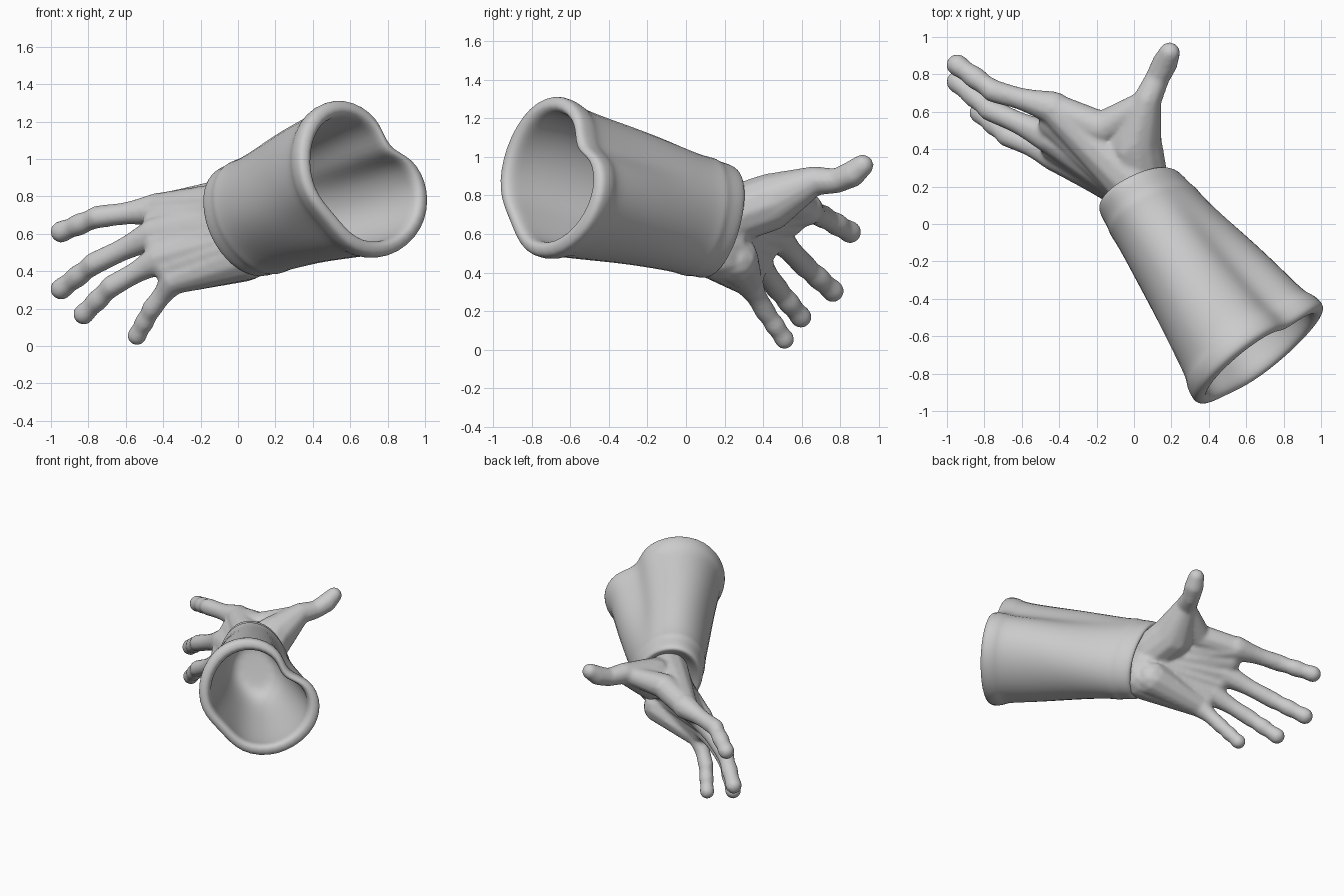
import bpy, bmesh, math
from mathutils import Vector, Matrix

if "Cube" in bpy.data.objects:
    bpy.data.objects.remove(bpy.data.objects["Cube"])


def make_object(name, bm):
    bmesh.ops.recalc_face_normals(bm, faces=bm.faces)
    mesh = bpy.data.meshes.new(name)
    bm.to_mesh(mesh)
    bm.free()
    mesh.shade_smooth()
    ob = bpy.data.objects.new(name, mesh)
    bpy.context.collection.objects.link(ob)
    return ob


def bone(bm, a, b, radius):
    """Row of overlapping balls from a to b; radius(s) gives the size along it."""
    steps = max(4, int((b - a).length / 0.018))
    for i in range(steps + 1):
        s = i / steps
        bmesh.ops.create_icosphere(bm, subdivisions=2, radius=radius(s) + 0.004,
                                   matrix=Matrix.Translation(a.lerp(b, s)))


def taper(r0, r1):
    return lambda s: r0 + (r1 - r0) * s


# Hand: fingers given as tip, middle joint, knuckle and thickness
fingers = [
    ((-.945, .85, .61), (-.75, .71, .69), (-.43, .62, .73), .057),
    ((-.945, .76, .305), (-.77, .61, .44), (-.44, .46, .60), .057),
    ((-.825, .595, .17), (-.675, .47, .32), (-.41, .36, .47), .055),
    ((-.54, .51, .055), (-.46, .41, .20), (-.34, .32, .355), .050),
]
wrist_top, wrist_low = Vector((0, .22, .74)), Vector((.06, .17, .5))
bm = bmesh.new()
knuckles = []
for i, (tip, joint, knuckle, r) in enumerate(fingers):
    tip, joint, knuckle = Vector(tip), Vector(joint), Vector(knuckle)
    knuckles.append(knuckle)
    bone(bm, tip, joint, lambda s: r * (.93 + .06 * math.cos(4 * math.pi * s) + .04 * s))
    bone(bm, joint, knuckle, lambda s: r * (.97 + .06 * math.cos(2 * math.pi * s) + .5 * s ** 2))
    bone(bm, knuckle, wrist_top.lerp(wrist_low, i / 3), taper(r * 1.5, .145))

# Palm filling between neighbouring fingers
for i in range(3):
    a, b = knuckles[i], knuckles[i + 1]
    mid = (a + b) / 2
    heel = wrist_top.lerp(wrist_low, (i + .5) / 3)
    bone(bm, mid, heel, taper(.075, .15))
    bone(bm, a, b, taper(.072, .07))

# Thumb, fleshy base and web to the index finger
thumb = [(.19, .915, .955, .055), (.165, .86, .91, .067), (.125, .78, .875, .062),
         (.07, .66, .875, .074), (0, .42, .76, .15), (.03, .25, .70, .15)]
for a, b in zip(thumb, thumb[1:]):
    bone(bm, Vector(a[:3]), Vector(b[:3]), taper(a[3], b[3]))
web = Vector((-.17, .51, .78))
bone(bm, Vector(thumb[3][:3]), web, taper(.06, .09))
bone(bm, web, knuckles[0], taper(.09, .08))
# Little-finger side of the palm
bone(bm, Vector((.04, .25, .47)), knuckles[3], taper(.125, .075))
hand = make_object("hand", bm)
remesh = hand.modifiers.new("fuse", 'REMESH')
remesh.mode = 'VOXEL'
remesh.voxel_size = 0.012
remesh.use_smooth_shade = True
smooth = hand.modifiers.new("soften", 'SMOOTH')
smooth.factor = 0.5
smooth.iterations = 8

# Sleeve: lobed mouth outline (x, z) on a slanted plane, lofted to an oval wrist
rim = [(1.02, .83), (.93, 1.01), (.79, 1.05), (.75, 1.22), (.57, 1.33), (.39, 1.27),
       (.31, 1.05), (.35, .81), (.48, .67), (.61, .50), (.82, .47), (.99, .62)]
mouth = [Vector((x, .81 * x + .28 * z - 1.475, z)) for x, z in rim]
mouth_mid = Vector((.66, -.69, .89))
wrist_mid = Vector((.025, .17, .66))
wide, tall = Vector((.22, .115, -.03)), Vector((-.06, .08, .295))


def section(t, scale):
    mid = mouth_mid.lerp(wrist_mid, t)
    pts = []
    for p in mouth:
        f = math.atan2(p.z - mouth_mid.z, p.x - mouth_mid.x)
        w = wrist_mid + wide * math.cos(f) + tall * math.sin(f)
        fold = 1 + .03 * math.sin(math.pi * t) * math.sin(3 * f + 5 * t)
        pts.append(mid + (p.lerp(w, t) - mid) * scale * fold)
    return pts


# Inner wall, rolled rim, outer wall, then the folded wrist edge
profile = [(.86, .3), (.85, .72), (.5, .81), (.1, .84), (.02, .82), (-.015, .84),
           (-.03, .9), (-.015, 1.01), (.02, 1.035), (.07, 1.03)]
profile += [(.1 + .11 * i, .985) for i in range(7)]
profile += [(.84, 1.0), (.88, 1.03), (.91, 1.0), (.98, 1.03), (1.01, .98), (1.0, .85), (.95, .6)]
bm = bmesh.new()
loops = [[bm.verts.new(p) for p in section(t, s)] for t, s in profile]
n = len(rim)
for a, b in zip(loops, loops[1:]):
    for i in range(n):
        j = (i + 1) % n
        bm.faces.new((a[i], a[j], b[j], b[i]))
bm.faces.new(loops[0])
bm.faces.new(loops[-1])
sleeve = make_object("sleeve", bm)
sub = sleeve.modifiers.new("round", 'SUBSURF')
sub.levels = sub.render_levels = 2
